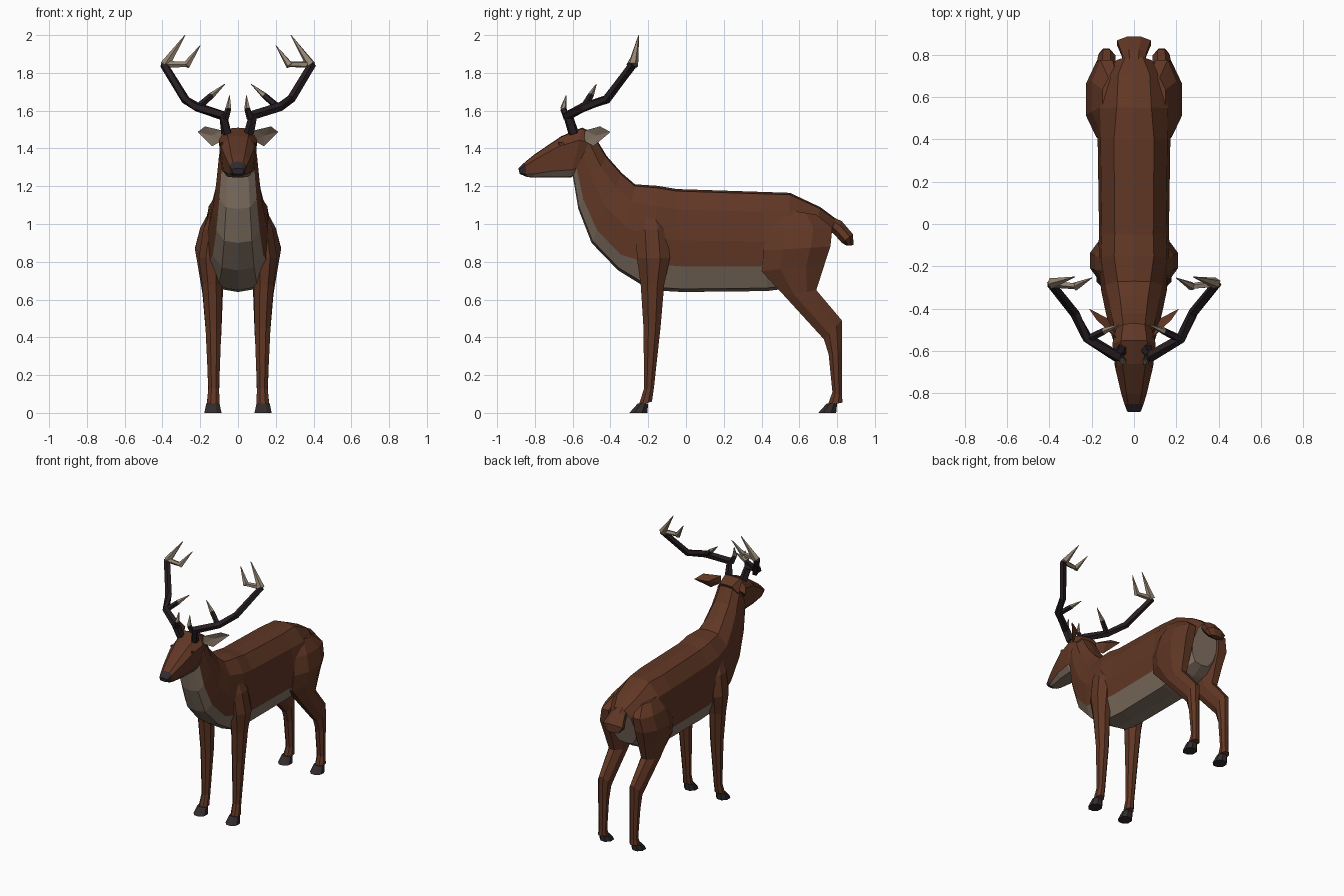
import bpy, bmesh, math
from mathutils import Vector

if "Cube" in bpy.data.objects:
    bpy.data.objects.remove(bpy.data.objects["Cube"], do_unlink=True)


def material(name, *rgb):
    mat = bpy.data.materials.new(name)
    mat.use_nodes = True
    colour = (*rgb, 1)
    mat.diffuse_color = colour
    shader = next(n for n in mat.node_tree.nodes if n.type == "BSDF_PRINCIPLED")
    shader.inputs["Base Color"].default_value = colour
    shader.inputs["Roughness"].default_value = 0.9
    return mat


FUR = material("brown fur", .118, .038, .018)
CREAM = material("cream fur", .235, .175, .13)
ANTLER = material("dark antler", .02, .013, .016)
TIP = material("antler tip", .3, .235, .17)
HOOF = material("dark hoof", .033, .024, .026)


def finish(bm, name, materials):
    """Turn a bmesh into a flat shaded object with consistent normals."""
    bmesh.ops.recalc_face_normals(bm, faces=bm.faces)
    mesh = bpy.data.meshes.new(name)
    bm.to_mesh(mesh)
    bm.free()
    for mat in materials:
        mesh.materials.append(mat)
    obj = bpy.data.objects.new(name, mesh)
    bpy.context.collection.objects.link(obj)
    return obj


def loft(name, rings, materials, paint=lambda ring, side: 0, caps=(0, 0)):
    """Skin a row of rings; paint picks the material from ring and side."""
    bm = bmesh.new()
    rows = [[bm.verts.new(p) for p in ring] for ring in rings]
    count = len(rows[0])
    for i in range(len(rows) - 1):
        for j in range(count):
            k = (j + 1) % count
            face = bm.faces.new((rows[i][j], rows[i][k], rows[i + 1][k], rows[i + 1][j]))
            face.material_index = paint(i, j)
    for row, index in zip((rows[0], rows[-1]), caps):
        bm.faces.new(row).material_index = index
    return finish(bm, name, materials)


def outline_ring(section, profile):
    """Symmetric ring hung between a top and a bottom point."""
    ty, tz, by, bz, width = section
    half = [(width * w, ty + (by - ty) * t, tz + (bz - tz) * t) for w, t in profile]
    return half + [(-x, y, z) for x, y, z in half[-2:0:-1]]


def octagon_ring(section, sx=1):
    """Eight sided ring between a front and a back point and two x limits."""
    fy, fz, by, bz, x0, x1 = section
    ring = []
    for k in range(8):
        angle = math.tau * (k + .5) / 8
        u = .5 + .54 * math.cos(angle)
        v = .5 + .54 * math.sin(angle)
        ring.append((sx * (x0 + (x1 - x0) * v), fy + (by - fy) * u, fz + (bz - fz) * u))
    return ring


def tube(name, path, radii, mat, sx, sides=5):
    """Faceted tube along a path."""
    points = [Vector((sx * x, y, z)) for x, y, z in path]
    rings = []
    for i, p in enumerate(points):
        along = (points[min(i + 1, len(points) - 1)] - points[max(i - 1, 0)]).normalized()
        a = along.cross(Vector((0, 1, .3))).normalized()
        b = along.cross(a)
        turns = [math.tau * k / sides for k in range(sides)]
        rings.append([p + radii[i] * (a * math.cos(t) + b * math.sin(t)) for t in turns])
    return loft(name, rings, [mat])


# Torso and neck, from rump to throat, with a cream underside and rump patch
rump_profile = [(0, 0), (.4, .02), (.78, .2), (1, .55), (.9, .78), (.55, .97), (0, 1)]
belly_profile = [(0, 0), (.55, .02), (.92, .2), (1, .5), (.95, .75), (.6, .97), (0, 1)]
chest_profile = [(0, 0), (.5, .02), (.88, .2), (1, .5), (.86, .82), (.55, .97), (0, 1)]
rump = [
    (.79, 1.03, .71, .74, .105),
    (.71, 1.09, .63, .69, .185),
    (.55, 1.165, .54, .66, .205),
]
belly = [
    (.4, 1.17, .43, .645, .172),
    (-.05, 1.185, -.02, .64, .165),
    (-.15, 1.202, -.19, .65, .17),
]
chest = [
    (-.27, 1.21, -.36, .755, .155),
    (-.34, 1.27, -.5, .9, .133),
    (-.42, 1.36, -.57, 1.08, .115),
    (-.49, 1.475, -.6, 1.26, .1),
]
rings = [outline_ring(s, profile) for part, profile in
         ((rump, rump_profile), (belly, belly_profile), (chest, chest_profile))
         for s in part]
loft("torso_and_neck", rings, [FUR, CREAM], lambda i, j: int(4 <= j <= 7), caps=(1, 0))

# Head with cream jaw and dark nose
head_profile = [(0, 0), (.6, .02), (1, .25), (.86, .84), (.55, .98), (0, 1)]
head = [
    (-.47, 1.475, -.56, 1.28, .085),
    (-.55, 1.51, -.61, 1.245, .102),
    (-.66, 1.465, -.72, 1.245, .09),
    (-.8, 1.37, -.81, 1.245, .06),
    (-.85, 1.33, -.845, 1.25, .046),
    (-.888, 1.295, -.88, 1.265, .032),
]
loft("head", [outline_ring(s, head_profile) for s in head], [FUR, CREAM, HOOF],
     lambda i, j: 2 if i == 4 else int(3 <= j <= 6), caps=(0, 2))

# Tail
tail = [
    (.74, .98, .76, 1.045, -.045, .045),
    (.785, .945, .825, 1.015, -.06, .06),
    (.825, .9, .885, .945, -.08, .08),
    (.85, .885, .886, .888, -.05, .05),
]
loft("tail", [octagon_ring(s) for s in tail], [FUR])

# Leg sections: front y z, back y z, inner and outer x
front_leg = [
    (-.25, 1.1, -.15, 1.1, .06, .13),
    (-.265, .97, -.1, .97, .07, .185),
    (-.26, .82, -.085, .82, .08, .208),
    (-.24, .68, -.115, .68, .085, .19),
    (-.225, .45, -.135, .45, .088, .172),
    (-.222, .13, -.17, .13, .1, .157),
    (-.25, .04, -.18, .06, .098, .165),
]
hind_leg = [
    (.5, 1.08, .69, 1.05, .05, .15),
    (.43, .98, .775, .98, .06, .2),
    (.41, .86, .765, .88, .06, .228),
    (.4, .75, .735, .79, .07, .21),
    (.52, .62, .69, .65, .08, .188),
    (.73, .39, .825, .49, .088, .17),
    (.755, .31, .825, .32, .095, .165),
    (.775, .11, .825, .09, .1, .157),
    (.75, .04, .83, .055, .098, .165),
]
# Hoof sections relative to the toe
hoof = [(.045, .05, .1, .05, .098, .168), (0, 0, .095, 0, .087, .178)]

# Antler beam and its tines
beam = [(.06, -.595, 1.48), (.08, -.625, 1.575), (.22, -.54, 1.62),
        (.28, -.42, 1.66), (.393, -.28, 1.845)]
tines = {
    "brow_tine": [(.065, -.63, 1.56), (.05, -.65, 1.61), (.045, -.635, 1.68)],
    "middle_tine": [(.21, -.54, 1.62), (.14, -.505, 1.68), (.07, -.475, 1.74)],
}
crown = {
    "outer_point": ([(.387, -.28, 1.84), (.28, -.25, 2)], .027),
    "inner_bar": ([(.393, -.28, 1.845), (.265, -.295, 1.845)], .02),
    "inner_point": ([(.275, -.295, 1.838), (.2, -.255, 1.945)], .021),
}

for side, sx in (("left", 1), ("right", -1)):
    # Legs and hooves
    for part, sections, toe in (("front", front_leg, -.3), ("hind", hind_leg, .7)):
        loft(f"{side}_{part}_leg", [octagon_ring(s, sx) for s in sections], [FUR])
        shifted = [(a + toe, b, c + toe, d, e, f) for a, b, c, d, e, f in hoof]
        loft(f"{side}_{part}_hoof", [octagon_ring(s, sx) for s in shifted], [HOOF])

    # Antlers
    tube(f"{side}_antler_beam", beam, (.029, .028, .025, .024, .022), ANTLER, sx)
    for part, (root, middle, end) in tines.items():
        tube(f"{side}_{part}", [root, middle], (.019, .017), ANTLER, sx)
        tube(f"{side}_{part}_tip", [middle, end], (.017, .002), TIP, sx)
    for part, (path, radius) in crown.items():
        end = .014 if part == "inner_bar" else .002
        tube(f"{side}_{part}", path, (radius, end), TIP, sx)

    # Ear: cream hollow in front, brown behind
    bm = bmesh.new()
    rim = [bm.verts.new((sx * x, y, z)) for x, y, z in (
        (.085, -.535, 1.495), (.175, -.455, 1.517), (.213, -.4, 1.487),
        (.137, -.49, 1.412), (.085, -.54, 1.44))]
    hollow = bm.verts.new((sx * .138, -.475, 1.468))
    back = bm.verts.new((sx * .125, -.445, 1.475))
    for a, b in zip(rim, rim[1:] + rim[:1]):
        bm.faces.new((a, b, hollow)).material_index = 1
        bm.faces.new((a, b, back))
    finish(bm, f"{side}_ear", [FUR, CREAM])

    # Eye, a low lid on the side of the head
    bm = bmesh.new()
    bmesh.ops.create_icosphere(bm, subdivisions=1, radius=1)
    for v in bm.verts:
        x, y, z = v.co
        v.co = (sx * (.086 + x * .008), -.655 + y * .022, 1.42 + z * .015 - y * .008)
    finish(bm, f"{side}_eye", [FUR])
